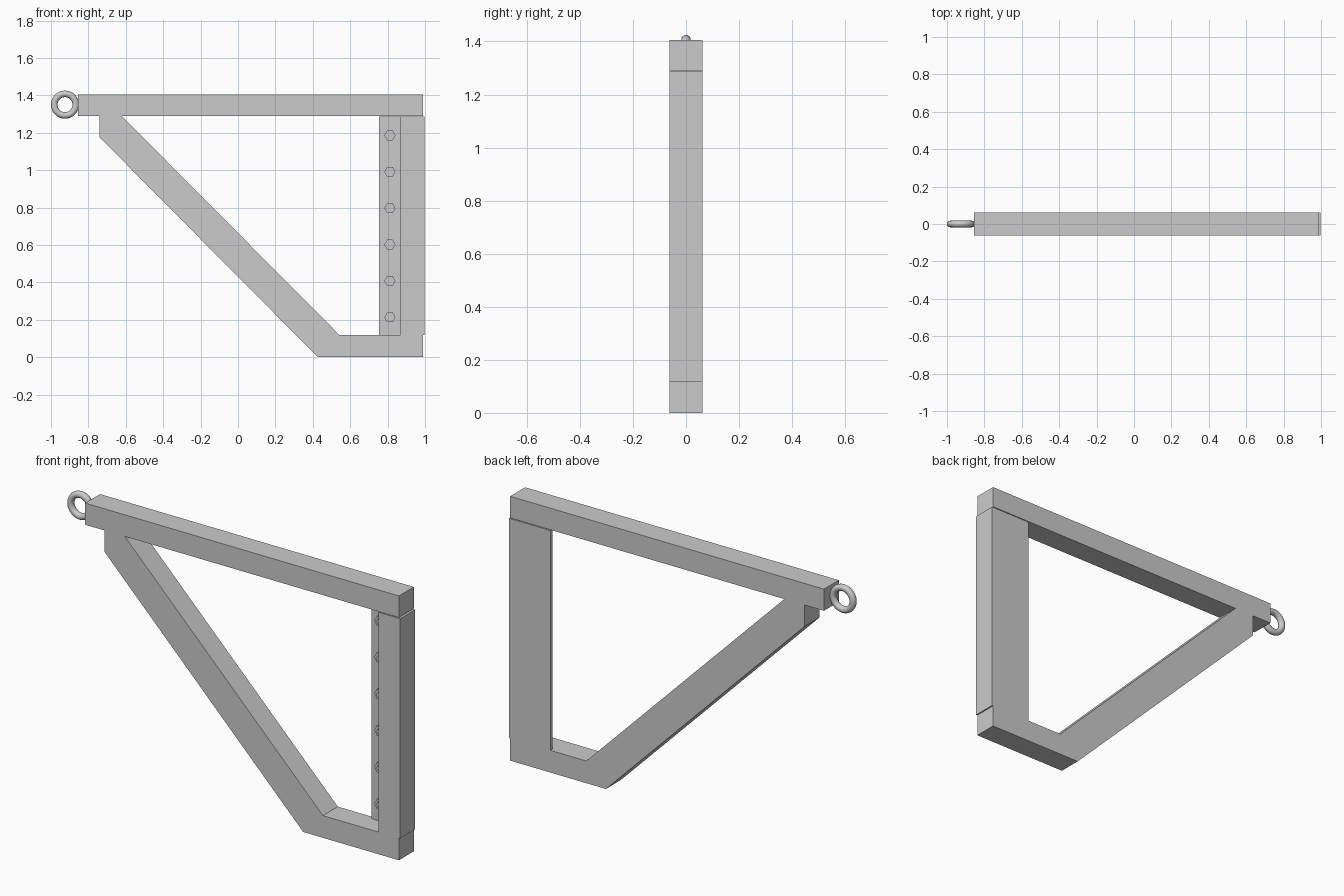
import bpy, bmesh, math

if "Cube" in bpy.data.objects:
    bpy.data.objects.remove(bpy.data.objects["Cube"])

HALF = 0.0625  # half depth of the beams


def extrude_profile(name, pts, y0, y1):
    """Closed XZ profile extruded from y0 to y1."""
    bm = bmesh.new()
    face = bm.faces.new([bm.verts.new((x, y0, z)) for x, z in pts])
    ext = bmesh.ops.extrude_face_region(bm, geom=[face])
    verts = [v for v in ext["geom"] if isinstance(v, bmesh.types.BMVert)]
    bmesh.ops.translate(bm, verts=verts, vec=(0, y1 - y0, 0))
    bmesh.ops.recalc_face_normals(bm, faces=bm.faces)
    me = bpy.data.meshes.new(name)
    bm.to_mesh(me)
    bm.free()
    ob = bpy.data.objects.new(name, me)
    bpy.context.collection.objects.link(ob)
    return ob


def hexagon(x, z, r):
    return [(x + r * math.cos(i * math.pi / 3), z + r * math.sin(i * math.pi / 3))
            for i in range(6)]


# Top arm, diagonal brace and foot as one flush welded frame
extrude_profile("bracket_frame", [
    (-0.855, 1.405), (-0.855, 1.29), (-0.74, 1.29), (-0.74, 1.175),
    (0.427, 0), (0.99, 0), (0.99, 0.118), (0.543, 0.118),
    (-0.622, 1.29), (0.99, 1.29), (0.99, 1.405)], -HALF, HALF)

# Upright post with a thin mounting flange along its back edge
px0, px1, fx, z0, z1 = 0.87, 0.997, 0.754, 0.118, 1.286
extrude_profile("upright_post", [(px0, z0), (px1, z0), (px1, z1), (px0, z1)], -HALF, HALF)
extrude_profile("mounting_flange", [(fx, z0), (px0, z0), (px0, z1), (fx, z1)], 0.043, HALF)

# Six hex bolts on the flange
for i in range(6):
    z = 0.213 + i * 0.1945
    extrude_profile(f"bolt_nut_{i + 1}", hexagon(0.812, z, 0.03), 0.028, 0.045)
    extrude_profile(f"bolt_end_{i + 1}", hexagon(0.812, z, 0.015), 0.022, 0.03)

# Hanging ring at the tip
bpy.ops.mesh.primitive_torus_add(
    major_segments=48, minor_segments=16, major_radius=0.0575, minor_radius=0.0175,
    location=(-0.925, 0, 1.35), rotation=(math.pi / 2, 0, 0))
bpy.context.object.name = "hanging_ring"
bpy.ops.object.shade_smooth()
